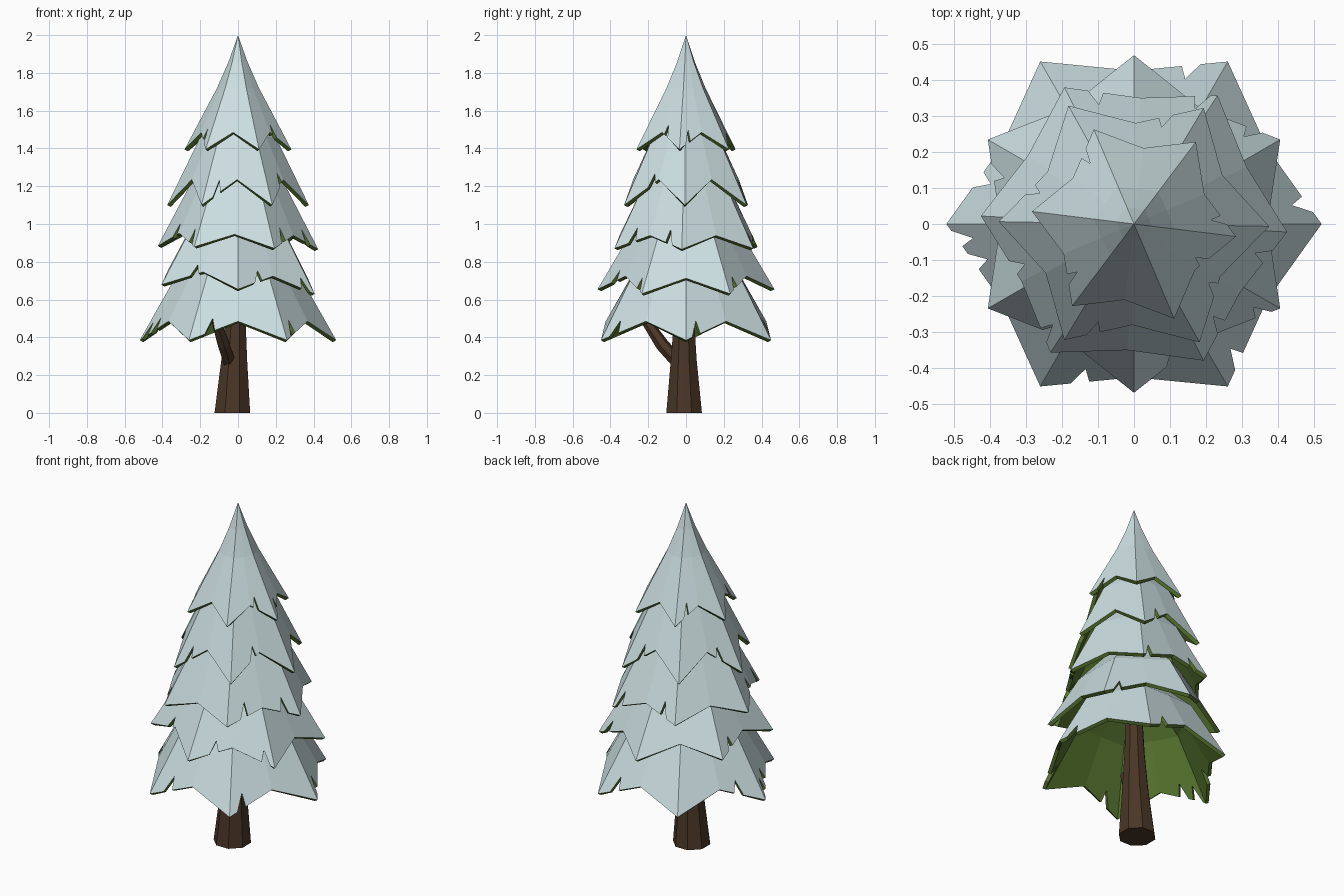
import bpy, bmesh, math
from mathutils import Vector

if "Cube" in bpy.data.objects:
    bpy.data.objects.remove(bpy.data.objects["Cube"])


def material(name, rgb):
    m = bpy.data.materials.new(name)
    m.diffuse_color = (*rgb, 1)
    m.use_nodes = True
    m.node_tree.nodes["Principled BSDF"].inputs["Base Color"].default_value = m.diffuse_color
    return m


SNOW = material("snow", (0.60, 0.73, 0.75))
GREEN = material("needle_green", (0.095, 0.18, 0.028))
BARK = material("bark_brown", (0.068, 0.037, 0.02))


def finish(name, bm, mats):
    bmesh.ops.recalc_face_normals(bm, faces=bm.faces)
    me = bpy.data.meshes.new(name)
    bm.to_mesh(me)
    bm.free()
    ob = bpy.data.objects.new(name, me)
    bpy.context.collection.objects.link(ob)
    for m in mats:
        me.materials.append(m)
    return ob


def tube(name, path, sides):
    """Faceted tapered tube through (centre, radius) stations."""
    bm = bmesh.new()
    axis = (Vector(path[-1][0]) - Vector(path[0][0])).normalized()
    if axis.z > 0.98:
        axis = Vector((0, 0, 1))
    u = axis.cross(Vector((0, 1, 0))).normalized()
    v = axis.cross(u)
    rings = []
    for c, r in path:
        ring = []
        for i in range(sides):
            a = 2 * math.pi * (i + 0.5) / sides
            ring.append(bm.verts.new(Vector(c) + r * (u * math.cos(a) + v * math.sin(a))))
        rings.append(ring)
    for lo, hi in zip(rings, rings[1:]):
        for i in range(sides):
            j = (i + 1) % sides
            bm.faces.new((lo[i], lo[j], hi[j], hi[i]))
    bm.faces.new(rings[0])
    bm.faces.new(rings[-1])
    return finish(name, bm, [BARK])


def tier(name, offset, tip, valley, rings, apex, notches, tilt=0.0):
    """Six-sided skirt with a pointed, notched hem; snow outside, green inside."""
    bm = bmesh.new()

    def point(k, r, z):
        a = math.radians(offset + 30 * k)
        return Vector((r * math.cos(a), r * math.sin(a), z - tilt * r * math.cos(a)))

    hem_pts = [point(k, *(valley if k % 2 else tip)) for k in range(12)]
    hem = [bm.verts.new(p) for p in hem_pts]
    levels = [[bm.verts.new(point(k, r * (0.88 if k % 2 else 1), z)) for k in range(12)]
              for r, z in rings]
    top = bm.verts.new((0, 0, apex))
    # hem panels, with a small V torn out where a notch angle falls
    for k in range(12):
        j = (k + 1) % 12
        poly = [hem[k]]
        for ang in notches:
            s = ((ang - offset) % 360) / 30
            if int(s) == k:
                t = min(max(s - k, 0.2), 0.8)
                a, b = hem_pts[k], hem_pts[j]
                up = levels[0][k].co.lerp(levels[0][j].co, t)
                poly.append(bm.verts.new(a.lerp(b, t - 0.11)))
                poly.append(bm.verts.new(a.lerp(b, t).lerp(up, 0.24)))
                poly.append(bm.verts.new(a.lerp(b, t + 0.09)))
        poly += [hem[j], levels[0][j], levels[0][k]]
        bm.faces.new(poly)
        for lo, hi in zip(levels, levels[1:]):
            bm.faces.new((lo[k], lo[j], hi[j], hi[k]))
        bm.faces.new((levels[-1][k], levels[-1][j], top))
    ob = finish(name, bm, [SNOW, GREEN])
    # make sure the snow side faces outward before thickening
    if ob.data.polygons[0].normal.dot(ob.data.polygons[0].center - Vector((0, 0, tip[1]))) < 0:
        ob.data.flip_normals()
    sol = ob.modifiers.new("needles", "SOLIDIFY")
    sol.thickness = 0.021
    sol.offset = -1
    sol.material_offset = 1
    sol.material_offset_rim = 1
    return ob


# Trunk and broken side branch
tube("trunk", [((-0.03, -0.01, 0), 0.102), ((-0.02, -0.012, 0.28), 0.074),
               ((-0.013, -0.01, 0.5), 0.057), ((0, 0, 0.85), 0.04)], 8)
tube("branch", [((-0.045, -0.045, 0.27), 0.036), ((-0.075, -0.125, 0.36), 0.036),
                ((-0.12, -0.22, 0.5), 0.026)], 6)

# Foliage tiers, bottom to top: (radius, height) of tips, valleys and upper rings
tier("bottom_tier", 0, (0.52, 0.385), (0.425, 0.485), [(0.325, 0.73)], 1.02,
     [8, 72, 163, 186, 195, 253, 309])
tier("lower_tier", 30, (0.468, 0.655), (0.37, 0.735), [(0.3, 0.94)], 1.25,
     [40, 162, 235, 288, 328], 0.06)
tier("middle_tier", -3, (0.425, 0.875), (0.35, 0.945), [(0.245, 1.22)], 1.5,
     [62, 105, 205, 230, 312, 345], 0.02)
tier("upper_tier", -1, (0.375, 1.1), (0.28, 1.235), [(0.2, 1.46)], 1.72,
     [76, 160, 252, 325])
tier("crown", -7, (0.285, 1.395), (0.212, 1.485), [(0.112, 1.72), (0.05, 1.86)], 2.0,
     [5, 128, 218, 330])
